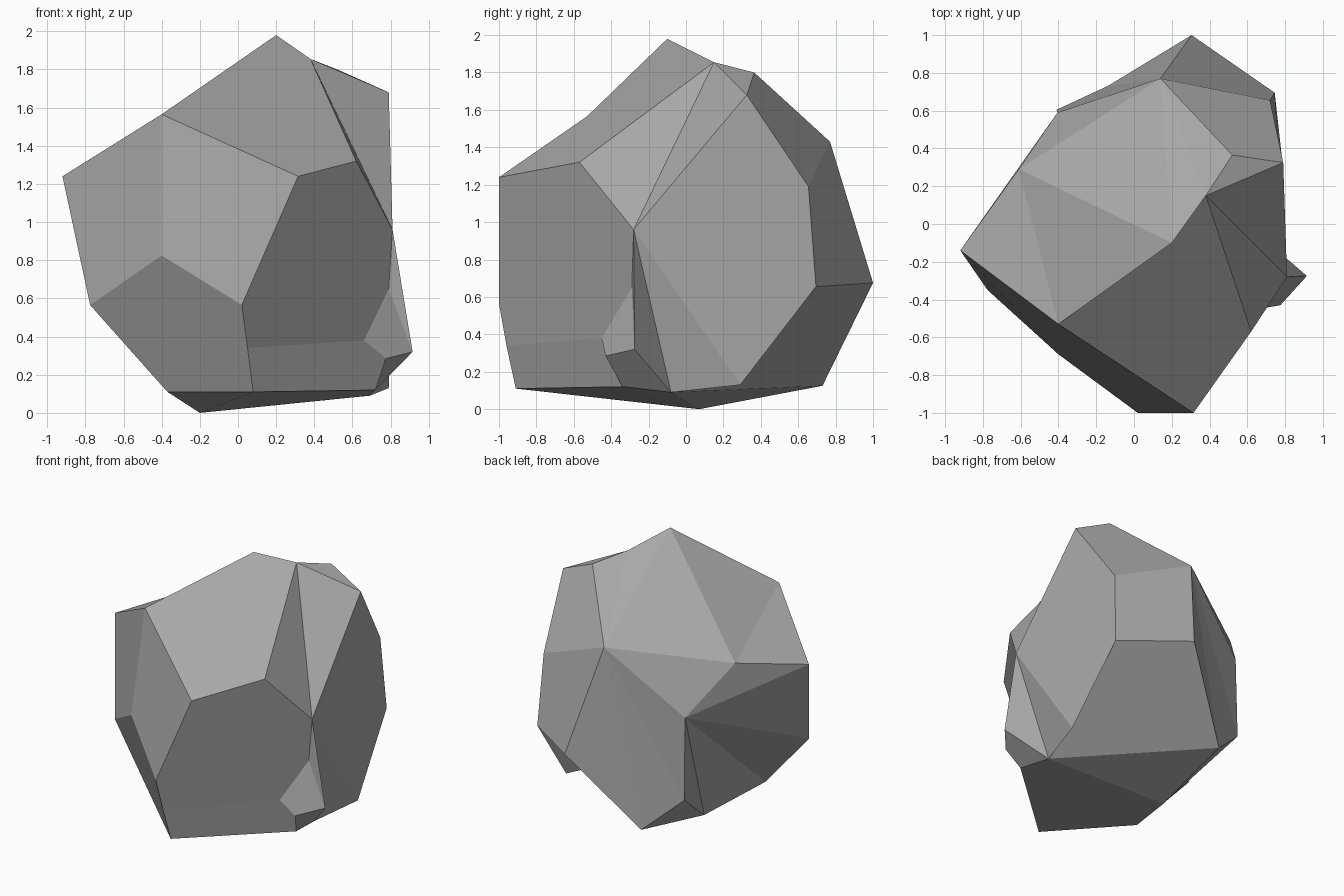
import bpy
import bmesh

cube = bpy.data.objects.get("Cube")
if cube:
    bpy.data.objects.remove(cube, do_unlink=True)

# One flat stone colour
stone = bpy.data.materials.new("stone_grey")
stone.use_nodes = True
grey = (0.39, 0.39, 0.39, 1)
stone.diffuse_color = grey
stone.node_tree.nodes["Principled BSDF"].inputs["Base Color"].default_value = grey

# Corners of the boulder, one letter each, grouped by region
crown = {"c": (0.20, -0.10, 1.98), "d": (0.38, 0.15, 1.855), "v": (0.52, 0.365, 1.80),
         "e": (0.79, 0.325, 1.68), "b": (-0.40, -0.53, 1.565)}
front = {"f": (0.62, -0.57, 1.32), "g": (0.315, -1, 1.24), "h": (0.02, -1, 0.565),
         "i": (-0.40, -0.69, 0.825), "A": (0.05, -0.96, 0.34)}
right_side = {"a": (-0.92, -0.14, 1.24), "j": (-0.775, -0.35, 0.565),
              "B": (-0.61, 0.29, 1.33)}
back = {"w": (0.14, 0.77, 1.43), "x": (0.72, 0.655, 1.19), "y": (0.305, 1, 0.675),
        "z": (0.745, 0.695, 0.655), "C": (-0.405, 0.59, 0.98), "D": (-0.41, 0.605, 0.37)}
chip = {"o": (0.81, -0.28, 0.96), "p": (0.79, -0.29, 0.65), "q": (0.915, -0.275, 0.32),
        "r": (0.775, -0.43, 0.285), "s": (0.66, -0.45, 0.38)}
base = {"k": (-0.37, -0.41, 0.11), "l": (0.08, -0.91, 0.11), "m": (-0.20, 0.07, 0),
        "n": (0.72, -0.34, 0.12), "u": (0.69, -0.08, 0.09), "t": (0.79, 0.29, 0.13),
        "E": (-0.14, 0.73, 0.125)}

# Flat facets, each spelled by the corners around it
flat_facets = ["cbgfd",                                      # upper front
               "abij", "bghi", "ihAlkj", "gfopsAh", "lnrsA",  # front
               "vexw", "wxzy", "yztuE", "exzto",              # back and left
               "psrq", "rqun",                                # chip
               "mkln", "EDm"]                                 # underside

# Bent facets, creased along lines from their first corner
bent_facets = ["dfoev", "wCBcdv", "bcBa",   # top
               "wyEDC", "CBajkmD", "otuqp",  # back and sides
               "uEmn"]                       # underside

bm = bmesh.new()
corner = {}
for region in (crown, front, right_side, back, chip, base):
    for letter, position in region.items():
        corner[letter] = bm.verts.new(position)


def add_facet(outline):
    bm.faces.new([corner[letter] for letter in outline])


# Build the boulder as one closed, flat-shaded shell
for outline in flat_facets:
    add_facet(outline)
for outline in bent_facets:
    for second, third in zip(outline[1:], outline[2:]):
        add_facet(outline[0] + second + third)
bmesh.ops.recalc_face_normals(bm, faces=bm.faces)

mesh = bpy.data.meshes.new("boulder")
bm.to_mesh(mesh)
bm.free()
mesh.materials.append(stone)
boulder = bpy.data.objects.new("boulder", mesh)
bpy.context.collection.objects.link(boulder)
